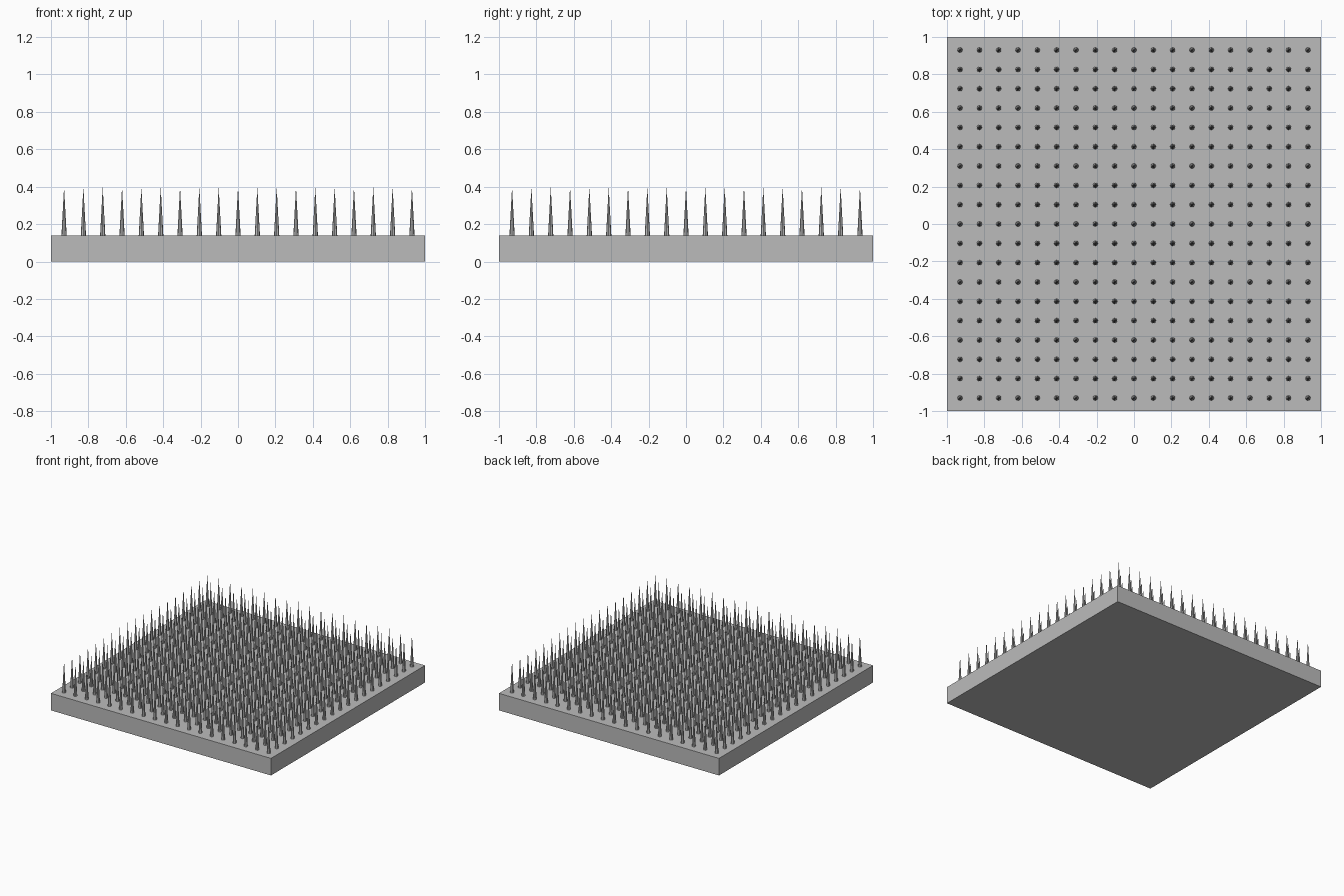
import bpy

cube = bpy.data.objects.get("Cube")
if cube:
    bpy.data.objects.remove(cube, do_unlink=True)

BASE_HEIGHT = 0.14
SPIKE_HEIGHT = 0.26
SPIKE_RADIUS = 0.014
COUNT = 19
EDGE = 0.93
STEP = 2 * EDGE / (COUNT - 1)

# One plain grey for everything
grey = bpy.data.materials.new("plain grey")
grey.use_nodes = True
colour = (0.5, 0.5, 0.5, 1)
grey.diffuse_color = colour
grey.node_tree.nodes["Principled BSDF"].inputs["Base Color"].default_value = colour

# Square slab
bpy.ops.mesh.primitive_cube_add(size=1, location=(0, 0, BASE_HEIGHT / 2))
slab = bpy.context.object
slab.name = "base_slab"
slab.scale = (2, 2, BASE_HEIGHT)
bpy.ops.object.transform_apply(location=False, rotation=False, scale=True)
slab.data.materials.append(grey)

# Corner spike, repeated over a square grid
bpy.ops.mesh.primitive_cone_add(
    vertices=8, radius1=SPIKE_RADIUS, radius2=0, depth=SPIKE_HEIGHT,
    location=(-EDGE, -EDGE, BASE_HEIGHT + SPIKE_HEIGHT / 2))
spikes = bpy.context.object
spikes.name = "spikes"
spikes.data.materials.append(grey)
for name, offset in (("columns", (STEP, 0, 0)), ("rows", (0, STEP, 0))):
    grid = spikes.modifiers.new(name, "ARRAY")
    grid.count = COUNT
    grid.use_relative_offset = False
    grid.use_constant_offset = True
    grid.constant_offset_displace = offset
